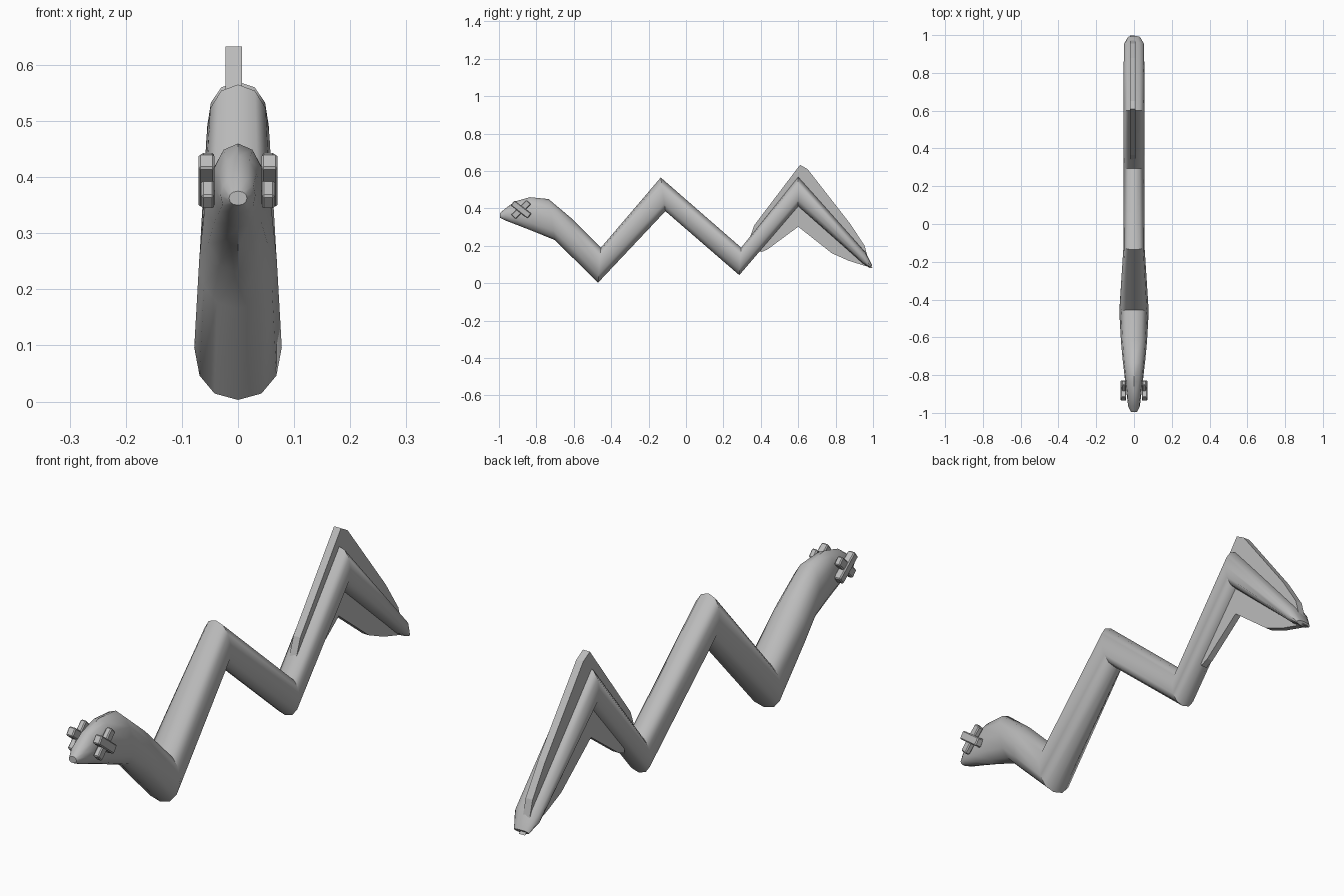
import bpy, bmesh, math
from mathutils import Matrix, Vector

if "Cube" in bpy.data.objects:
    bpy.data.objects.remove(bpy.data.objects["Cube"])

grey = bpy.data.materials.new("plain grey")
grey.diffuse_color = (0.5, 0.5, 0.5, 1)
grey.use_nodes = True
grey.node_tree.nodes["Principled BSDF"].inputs["Base Color"].default_value = grey.diffuse_color


def make_object(name, bm, smooth=None):
    bmesh.ops.recalc_face_normals(bm, faces=bm.faces)
    mesh = bpy.data.meshes.new(name)
    bm.to_mesh(mesh)
    bm.free()
    mesh.materials.append(grey)
    ob = bpy.data.objects.new(name, mesh)
    bpy.context.collection.objects.link(ob)
    if smooth:
        bpy.ops.object.select_all(action='DESELECT')
        ob.select_set(True)
        bpy.context.view_layer.objects.active = ob
        bpy.ops.object.shade_smooth_by_angle(angle=math.radians(smooth))
    return ob


# Body sections: top (y, z), bottom (y, z), half width
sections = [
    ((-0.995, 0.375), (-0.995, 0.350), 0.016),
    ((-0.965, 0.400), (-0.965, 0.335), 0.031),
    ((-0.915, 0.437), (-0.900, 0.310), 0.038),
    ((-0.835, 0.460), (-0.810, 0.275), 0.048),
    ((-0.735, 0.450), (-0.700, 0.230), 0.060),
    ((-0.610, 0.345), (-0.635, 0.165), 0.069),
    ((-0.455, 0.190), (-0.470, 0.003), 0.078),
    ((-0.135, 0.565), (-0.110, 0.385), 0.056),
    ((0.295, 0.190), (0.285, 0.043), 0.055),
    ((0.600, 0.570), (0.600, 0.410), 0.055),
    ((0.960, 0.165), (0.945, 0.105), 0.054),
    ((0.995, 0.095), (0.985, 0.080), 0.032),
]
SIDES = 12


def soft(v):
    # slightly squared-off ellipse
    return math.copysign(abs(v) ** 0.9, v) if abs(v) > 1e-6 else 0.0


bm = bmesh.new()
rings = []
for (ty, tz), (by, bz), half in sections:
    top, bottom = Vector((0, ty, tz)), Vector((0, by, bz))
    centre, up = (top + bottom) / 2, (top - bottom) / 2
    ring = []
    for i in range(SIDES):
        a = math.tau * i / SIDES
        ring.append(bm.verts.new(centre + up * soft(math.cos(a))
                                 + Vector((half * soft(math.sin(a)), 0, 0))))
    rings.append(ring)
for r, s in zip(rings, rings[1:]):
    for i in range(SIDES):
        j = (i + 1) % SIDES
        bm.faces.new((r[i], r[j], s[j], s[i]))
bm.faces.new(rings[0])
bm.faces.new(rings[-1])
make_object("body", bm, 40)


# Thin fins along the tail, overlapping the inside of the body
def fin(name, outer, inner, x0, x1):
    bm = bmesh.new()
    rows = [[bm.verts.new((x, y, z)) for y, z in line]
            for x, line in ((x0, outer), (x1, outer), (x1, inner), (x0, inner))]
    for k in range(4):
        a, b = rows[k], rows[(k + 1) % 4]
        for i in range(len(outer) - 1):
            bm.faces.new((a[i], a[i + 1], b[i + 1], b[i]))
    for i in (0, -1):
        bm.faces.new([row[i] for row in rows])
    make_object(name, bm)


fin("upper_fin",
    [(0.34, 0.24), (0.365, 0.31), (0.61, 0.633), (0.65, 0.61),
     (0.88, 0.315), (0.955, 0.20), (0.985, 0.09)],
    [(0.35, 0.20), (0.40, 0.25), (0.60, 0.49), (0.63, 0.46),
     (0.84, 0.23), (0.93, 0.14), (0.975, 0.085)], -0.022, 0.007)
fin("lower_fin",
    [(0.40, 0.165), (0.435, 0.18), (0.60, 0.302), (0.78, 0.16),
     (0.87, 0.12), (0.998, 0.080)],
    [(0.39, 0.24), (0.44, 0.30), (0.60, 0.49), (0.80, 0.27),
     (0.88, 0.19), (0.99, 0.090)], -0.020, 0.005)

# Crossed bars for eyes, mirrored on both sides of the head
for side, label in ((1, "right"), (-1, "left")):
    for angle, x, thick, label2 in ((-38, 0.056, 0.029, "a"), (44, 0.054, 0.023, "b")):
        bm = bmesh.new()
        bmesh.ops.create_cube(bm, size=1)
        bmesh.ops.scale(bm, vec=(thick, 0.115, 0.034), verts=bm.verts)
        bmesh.ops.bevel(bm, geom=bm.edges[:], offset=0.004, segments=1,
                        affect='EDGES')
        bmesh.ops.transform(
            bm, verts=bm.verts,
            matrix=Matrix.Translation((side * x, -0.882, 0.394))
            @ Matrix.Rotation(math.radians(angle), 4, 'X'))
        make_object(f"{label}_eye_bar_{label2}", bm)
